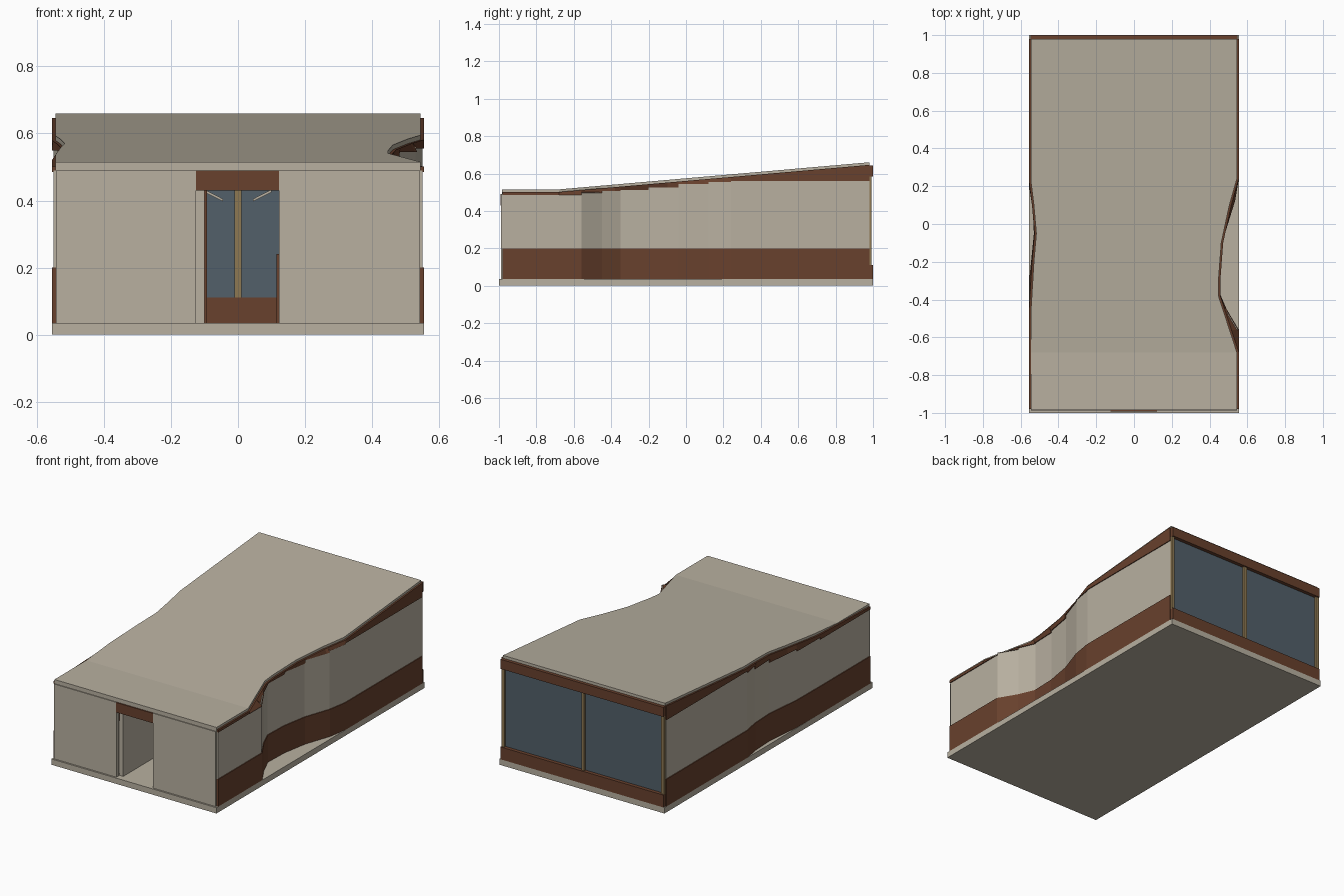
import bpy, bmesh

cube = bpy.data.objects.get("Cube")
if cube:
    bpy.data.objects.remove(cube, do_unlink=True)


def material(name, rgb):
    m = bpy.data.materials.new(name)
    m.use_nodes = True
    m.diffuse_color = (*rgb, 1)
    m.node_tree.nodes["Principled BSDF"].inputs["Base Color"].default_value = (*rgb, 1)
    return m


PLASTER = material("warm_plaster", (0.48, 0.435, 0.352))
BROWN = material("dark_brown_wood", (0.138, 0.052, 0.026))
OAK = material("pale_oak", (0.27, 0.188, 0.084))
GLASS = material("blue_grey_glass", (0.084, 0.117, 0.144))


def finish(name, bm, mat):
    bmesh.ops.recalc_face_normals(bm, faces=bm.faces)
    mesh = bpy.data.meshes.new(name)
    bm.to_mesh(mesh)
    bm.free()
    mesh.materials.append(mat)
    obj = bpy.data.objects.new(name, mesh)
    bpy.context.collection.objects.link(obj)
    return obj


def loft(bm, rings):
    """Skin a row of four-cornered sections and cap both ends."""
    loops = [[bm.verts.new(p) for p in ring] for ring in rings]
    for a, b in zip(loops, loops[1:]):
        for i in range(4):
            j = (i + 1) % 4
            bm.faces.new((a[i], a[j], b[j], b[i]))
    bm.faces.new(loops[0])
    bm.faces.new(loops[-1][::-1])


def box(name, x, y, z, mat):
    bm = bmesh.new()
    loft(bm, [[(x[0], v, z[0]), (x[1], v, z[0]), (x[1], v, z[1]), (x[0], v, z[1])] for v in y])
    return finish(name, bm, mat)


def at(path, y):
    """Half-width of a plan outline at depth y."""
    for (y0, x0), (y1, x1) in zip(path, path[1:]):
        if y <= y1:
            return x0 + (x1 - x0) * (y - y0) / (y1 - y0)
    return path[-1][1]


def roof_z(y):
    return 0.515 + 0.145 * max(0, y + 0.68) / 1.66


BASE = 0.035
BAND = 0.2

# Plan outlines (y, half-width) of walls and roof, and fascia underside per wall bay
SIDES = {
    "left": (1,
             [(-.98, .55), (-.56, .55), (-.45, .485), (-.35, .442), (-.2, .447),
              (-.04, .475), (.12, .53), (.24, .55), (.98, .55)],
             [(-.985, .545), (-.68, .545), (-.38, .447), (-.3, .447), (-.1, .462),
              (.1, .505), (.24, .545), (.98, .545)],
             [.485, .497, .507, .512, .525, .545, .555, .56]),
    "right": (-1,
              [(-.98, .55), (-.5, .55), (-.28, .548), (-.05, .525), (.1, .532),
               (.2, .55), (.98, .55)],
              [(-.985, .545), (-.45, .545), (-.2, .53), (-.05, .517), (.1, .53),
               (.22, .545), (.98, .545)],
              [.485, .497, .51, .53, .55, .56]),
}

# Floor slab
box("floor_slab", (-.555, .555), (-1, 1), (0, BASE), PLASTER)

# Side walls: brown plinth, plaster bays and leaning fascia under the roof
for side, (s, wall, roof, steps) in SIDES.items():
    bm = bmesh.new()
    loft(bm, [[(s * (x + .005), y, BASE), (s * (x - .012), y, BASE),
               (s * (x - .012), y, BAND), (s * (x + .005), y, BAND)] for y, x in wall])
    finish(side + "_wall_plinth", bm, BROWN)

    plaster, fascia = bmesh.new(), bmesh.new()
    for (y0, x0), (y1, x1), low in zip(wall, wall[1:], steps):
        loft(plaster, [[(s * x, y, BAND), (s * (x - .012), y, BAND),
                        (s * (x - .012), y, low + .004), (s * x, y, low + .004)]
                       for y, x in ((y0, x0), (y1, x1))])
        cuts = sorted({y0, y1} | {y for y, _ in roof if y0 < y < y1})
        rings = []
        for y in cuts:
            foot, head, top = at(wall, y), at(roof, y), roof_z(y) - .014
            rings.append([(s * (foot + .005), y, low), (s * (foot - .012), y, low),
                          (s * (head - .01), y, top), (s * (head + .01), y, top)])
        loft(fascia, rings)
    finish(side + "_wall_plaster", plaster, PLASTER)
    finish(side + "_wall_fascia", fascia, BROWN)

# Sloping roof with pinched edges
left, right = SIDES["left"][2], SIDES["right"][2]
bm = bmesh.new()
rings = []
for y in sorted({p[0] for p in left + right}):
    a, b, top = -at(right, y), at(left, y), roof_z(y)
    rings.append([(a, y, top - .025), (b, y, top - .025), (b, y, top), (a, y, top)])
loft(bm, rings)
finish("roof", bm, PLASTER)

# Front wall with the door opening
box("front_wall_right", (-.543, -.125), (-.99, -.965), (BASE, .49), PLASTER)
box("front_wall_left", (.122, .543), (-.99, -.965), (BASE, .49), PLASTER)
box("door_lintel", (-.125, .122), (-.992, -.965), (.43, .49), BROWN)

# Entry hall partitions and lamps
box("hall_partition", (-.125, -.1), (-.96, -.4), (BASE, .45), PLASTER)
box("hall_partition_post", (-.1, -.092), (-.41, -.4), (BASE, .43), BROWN)
box("hall_low_panel", (.115, .125), (-.4, 0), (BASE, .24), BROWN)
for s in (-1, 1):
    bm = bmesh.new()
    loft(bm, [[(s * .045, y, .397), (s * .1, y, .425), (s * .1, y, .433), (s * .045, y, .405)]
              for y in (-.3, -.25)])
    finish("lamp_" + ("left" if s > 0 else "right"), bm, PLASTER)

# Glazed back wall
box("back_glass", (-.54, .54), (.968, .978), (.1, .6), GLASS)
box("back_sill", (-.548, .548), (.965, 1), (BASE, .11), BROWN)
box("back_header", (-.548, .548), (.965, 1), (.585, .643), BROWN)
for name, x in (("right", -.538), ("middle", 0), ("left", .538)):
    box("back_post_" + name, (x - .01, x + .01), (.962, .992), (.11, .585), OAK)
